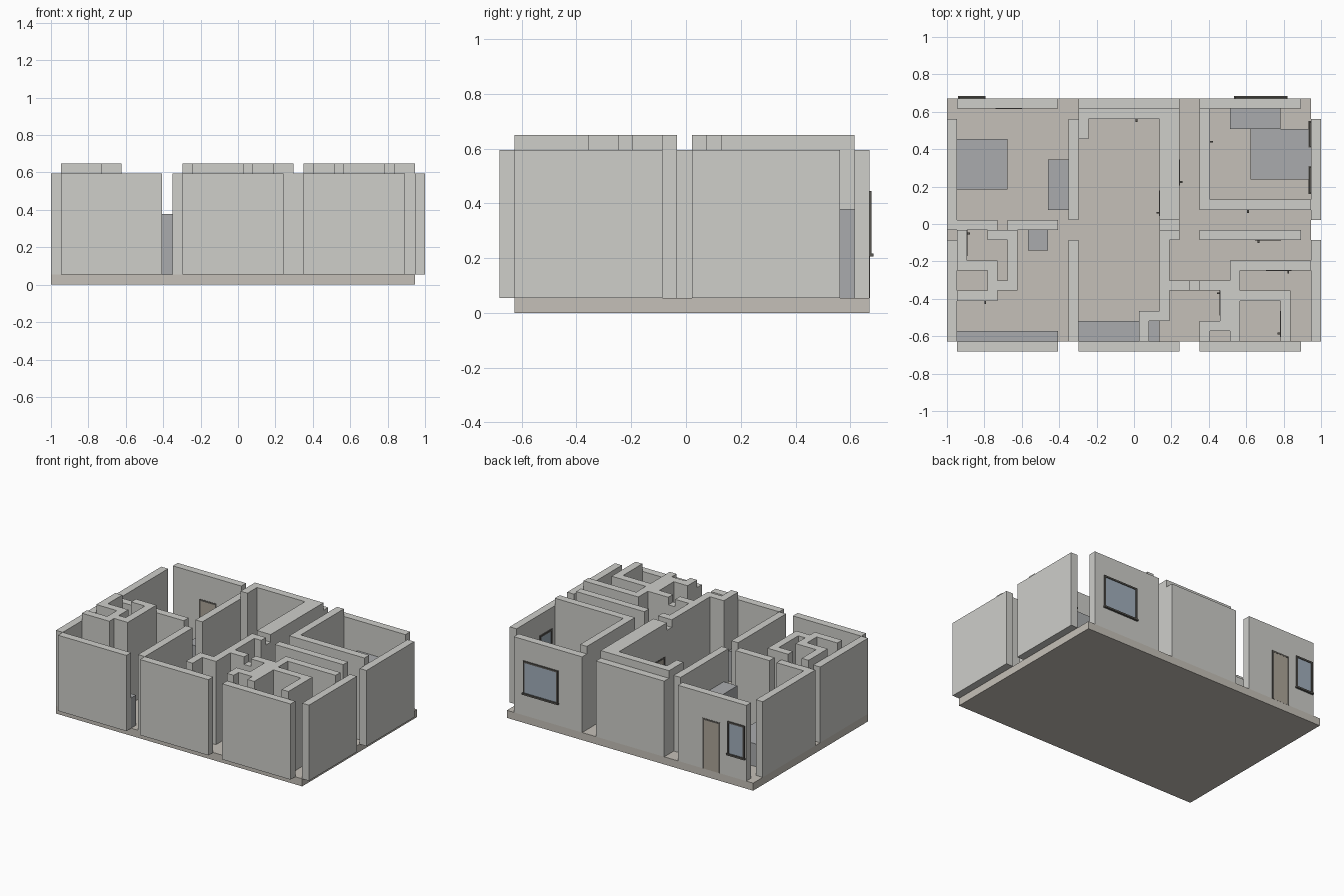
import bpy, bmesh

if "Cube" in bpy.data.objects:
    bpy.data.objects.remove(bpy.data.objects["Cube"])

U = 2 / 37                      # plan grid unit
X0, Y0 = -1.0, -12.6 * U        # plan grid origin
LOW, HIGH = 11 * U, 12 * U      # outer and inner wall tops


def mat(name, r, g, b):
    m = bpy.data.materials.new(name)
    m.diffuse_color = (r, g, b, 1)
    m.use_nodes = True
    m.node_tree.nodes["Principled BSDF"].inputs["Base Color"].default_value = m.diffuse_color
    return m


WALL = mat("wall_paint", .62, .62, .59)
FLOOR = mat("floor_stone", .56, .53, .48)
FURN = mat("furniture_grey", .40, .41, .42)
FRAME = mat("frame_dark", .10, .095, .085)
GLASS = mat("glass_blue", .36, .43, .50)
DOOR = mat("door_tan", .42, .38, .32)


def finish(bm, name, m):
    me = bpy.data.meshes.new(name)
    bm.to_mesh(me)
    bm.free()
    me.materials.append(m)
    ob = bpy.data.objects.new(name, me)
    bpy.context.collection.objects.link(ob)
    return ob


def box(name, lo, hi, m):
    bm = bmesh.new()
    bmesh.ops.create_cube(bm, size=1)
    for v in bm.verts:
        for k in range(3):
            v.co[k] = (max if v.co[k] > 0 else min)(lo[k], hi[k])
    return finish(bm, name, m)


def walls(name, runs, z0, z1, m):
    """One shell around all plan cells covered by runs (i0, i1, j0, j1)."""
    cells = {(i, j) for a, b, c, d in runs
             for i in range(a, b) for j in range(c, d)}
    bm = bmesh.new()

    def face(pts):
        bm.faces.new([bm.verts.new((X0 + p[0] * U, Y0 + p[1] * U, p[2])) for p in pts])

    for i, j in cells:
        c = [(i, j), (i + 1, j), (i + 1, j + 1), (i, j + 1)]
        face([(*p, z1) for p in c])
        face([(*p, z0) for p in reversed(c)])
        for k, (dx, dy) in enumerate([(0, -1), (1, 0), (0, 1), (-1, 0)]):
            if (i + dx, j + dy) not in cells:
                p, q = c[k], c[(k + 1) % 4]
                face([(*p, z0), (*q, z0), (*q, z1), (*p, z1)])
    bmesh.ops.remove_doubles(bm, verts=bm.verts, dist=1e-5)
    bmesh.ops.dissolve_limit(bm, angle_limit=.01, verts=bm.verts, edges=bm.edges)
    return finish(bm, name, m)


# Floor slab
walls("floor_slab", [(0, 36, 1, 25)], 0, U, FLOOR)

# Outer walls and low dividing walls
spans = [(1, 11), (13, 23), (25, 35)]
bays = [(1, 11), (13, 23)]
walls("front_wall", [(a, b, 0, 1) for a, b in spans], U, LOW, WALL)
walls("back_wall", [(a, b, 24, 25) for a, b in spans], U, LOW, WALL)
for n, i in (("left", 0), ("middle", 12), ("right", 36)):
    walls(n + "_wall", [(i, i + 1, c, d) for c, d in bays], U, LOW, WALL)
walls("dividing_wall", [(0, 5, 12, 13), (6, 11, 12, 13), (21, 23, 12, 13),
                        (24, 25, 6, 7)], U, LOW, WALL)

# Taller inner walls
walls("front_left_room_walls", [(1, 2, 9, 12), (1, 5, 8, 9), (4, 5, 5, 9), (1, 5, 5, 6),
                                (5, 7, 6, 7), (6, 7, 6, 12), (4, 7, 11, 12)], U, HIGH, WALL)
walls("middle_room_back_walls", [(13, 23, 23, 24), (13, 14, 21, 24),
                                 (21, 23, 13, 24)], U, HIGH, WALL)
walls("middle_room_front_walls", [(21, 23, 11, 12), (21, 22, 3, 12), (19, 22, 3, 4),
                                  (19, 20, 1, 4), (22, 24, 6, 7)], U, HIGH, WALL)
walls("back_right_room_walls", [(25, 26, 14, 24), (25, 36, 14, 15)], U, HIGH, WALL)
walls("hall_wall", [(25, 35, 11, 12)], U, HIGH, WALL)
walls("front_right_room_walls", [(28, 36, 8, 9), (28, 29, 1, 9), (25, 29, 6, 7), (27, 29, 2, 7),
                                 (25, 28, 2, 3), (25, 26, 1, 3), (29, 34, 5, 6),
                                 (33, 34, 1, 6)], U, HIGH, WALL)

# Furniture blocks
for name, run, h in [
        ("bed_left", (1, 6, 16, 21), 3), ("dresser_left", (10, 12, 14, 19), 6),
        ("dresser_right", (28, 33, 22, 24), 6), ("bed_right", (30, 36, 17, 22), 3),
        ("side_table", (8, 10, 10, 12), 4), ("counter", (1, 11, 1, 2), 4),
        ("sofa", (13, 19, 1, 3), 4), ("cupboard", (20, 21, 1, 3), 4)]:
    walls(name, [run], U, U + h * U, FURN)


def on_wall(name, axis, sign, plane, a, b, z0, z1, d0, d1, m):
    """Box on a wall face: axis is the normal, a..b runs along the wall."""
    u, v = plane + sign * d0, plane + sign * d1
    if axis == 'x':
        box(name, (u, a, z0), (v, b, z1), m)
    else:
        box(name, (a, u, z0), (b, v, z1), m)


def opening(name, axis, sign, plane, a, b, z0, z1, t, depth, m, sill=False):
    w = .012
    args = (axis, sign, plane)
    on_wall(name + "_side_a", *args, a, a + w, z0, z1, -depth, t, FRAME)
    on_wall(name + "_side_b", *args, b - w, b, z0, z1, -depth, t, FRAME)
    on_wall(name + "_head", *args, a, b, z1 - w, z1, -depth, t, FRAME)
    on_wall(name + "_panel", *args, a + w, b - w, z0, z1 - w, -depth, t * .4, m)
    if sill:
        on_wall(name + "_sill", *args, a - .005, b + .005, z0, z0 + w, 0, t + .006, FRAME)


# Windows
back = Y0 + 25 * U
right = X0 + 36 * U
for name, axis, sign, plane, a, b in [
        ("window_back_left", 'y', 1, back, -.935, -.80),
        ("window_back_right", 'y', 1, back, .54, .815),
        ("window_side_a", 'x', -1, right, .415, .545),
        ("window_side_b", 'x', -1, right, .165, .305)]:
    opening(name, axis, sign, plane, a, b, .205, .445, .008, 0, GLASS, True)

# Entrance door, through the back wall
opening("entrance_door", 'y', 1, back, -.74, -.60, U, .415, .002, U + .002, DOOR)

# Inner doors with handles: normal, face, handle position, leaf direction
for n, (axis, sign, plane, h, d) in enumerate([
        ('y', -1, Y0 + 23 * U, .013, -1), ('x', -1, X0 + 21 * U, .06, 1),
        ('x', 1, X0 + 23 * U, .225, 1), ('x', 1, X0 + 26 * U, .44, -1),
        ('y', -1, Y0 + 14 * U, .61, 1), ('y', -1, Y0 + 11 * U, .665, 1),
        ('x', 1, X0 + 2 * U, -.05, -1), ('y', -1, Y0 + 5 * U, -.795, -1),
        ('x', -1, X0 + 27 * U, -.37, -1), ('y', -1, Y0 + 8 * U, .825, -1),
        ('x', -1, X0 + 33 * U, -.585, 1)]):
    a, b = sorted((h - d * .018, h + d * .12))
    opening(f"inner_door_{n}", axis, sign, plane, a, b, U, .415, .002, 0, DOOR)
    on_wall(f"door_handle_{n}", axis, sign, plane, h - .005, h + .005,
            .215, .227, 0, .016, FRAME)
